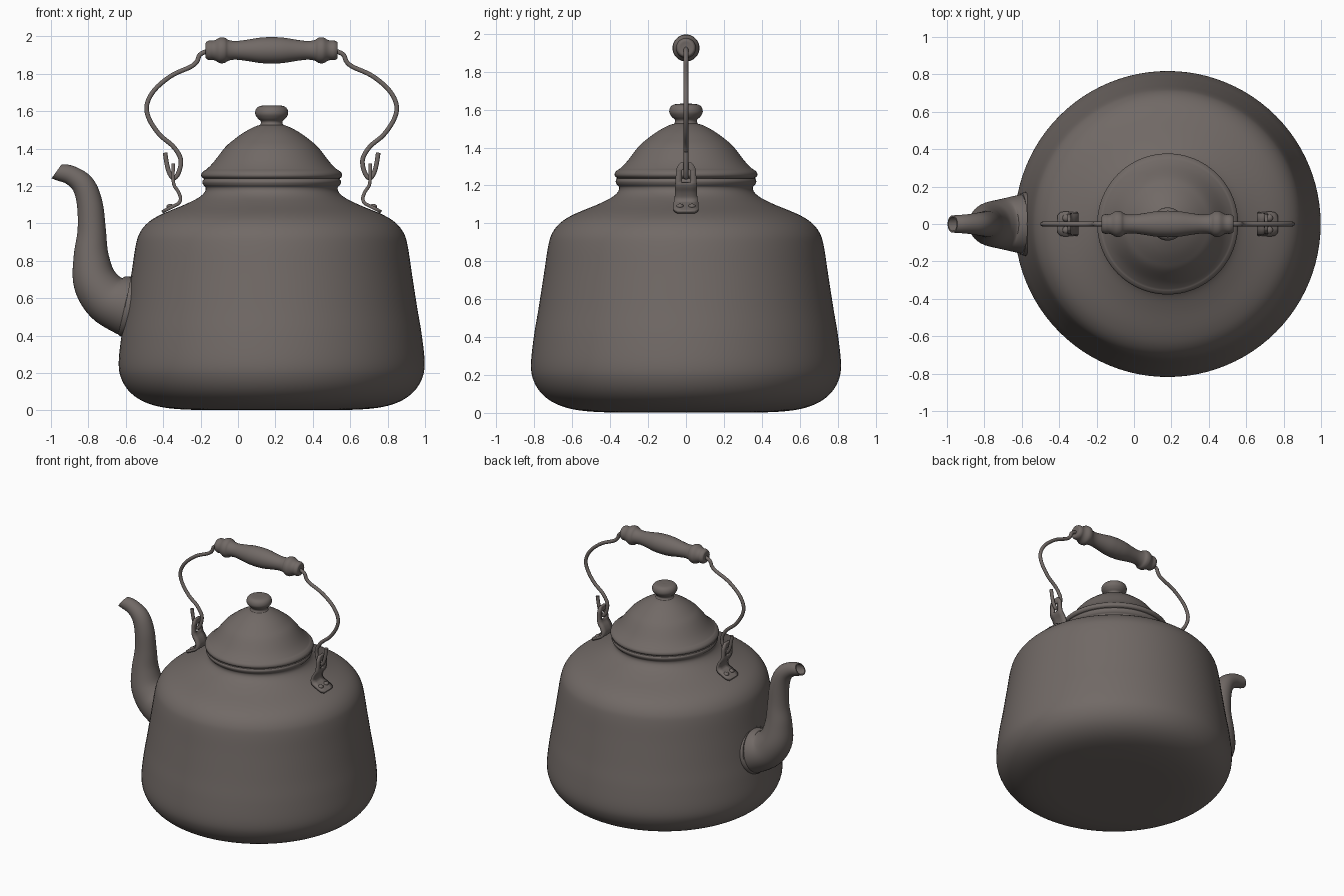
import bpy, bmesh, math
from mathutils import Vector

if "Cube" in bpy.data.objects:
    bpy.data.objects.remove(bpy.data.objects["Cube"])

CX = 0.18  # axis of the pot
X, Y, Z = Vector((1, 0, 0)), Vector((0, 1, 0)), Vector((0, 0, 1))
mat = bpy.data.materials.new("warm dark grey enamel")
mat.diffuse_color = (0.165, 0.142, 0.132, 1)
mat.use_nodes = True
mat.node_tree.nodes["Principled BSDF"].inputs["Base Color"].default_value = mat.diffuse_color


def smooth(pts, n=6):
    """Catmull-Rom through points of any dimension."""
    p = [Vector(q) for q in pts]
    p = [2 * p[0] - p[1]] + p + [2 * p[-1] - p[-2]]
    out = []
    for a, b, c, d in zip(p, p[1:], p[2:], p[3:]):
        for i in range(n):
            t = i / n
            out.append(0.5 * (2 * b + (c - a) * t + (2 * a - 5 * b + 4 * c - d) * t * t
                              + (3 * b - a - 3 * c + d) * t ** 3))
    return out + [p[-2]]


def finish(bm, name, angle=50):
    bmesh.ops.recalc_face_normals(bm, faces=bm.faces)
    me = bpy.data.meshes.new(name)
    bm.to_mesh(me)
    bm.free()
    me.materials.append(mat)
    for f in me.polygons:
        f.use_smooth = True
    me.set_sharp_from_angle(angle=math.radians(angle))
    ob = bpy.data.objects.new(name, me)
    bpy.context.collection.objects.link(ob)
    return ob


def loft(name, rings, seg):
    """rings: (centre, u, v, radius); both ends capped."""
    bm = bmesh.new()
    vs = [[bm.verts.new(c + r * (u * math.cos(a) + v * math.sin(a)))
           for a in (2 * math.pi * i / seg for i in range(seg))] for c, u, v, r in rings]
    for a, b in zip(vs, vs[1:]):
        for i in range(seg):
            j = (i + 1) % seg
            bm.faces.new((a[i], a[j], b[j], b[i]))
    bm.faces.new(vs[0])
    bm.faces.new(vs[-1])
    return finish(bm, name)


def lathe(name, prof, seg=96, n=5):
    return loft(name, [(Vector((CX, 0, p[1])), X, Y, max(p[0], 0.002)) for p in smooth(prof, n)], seg)


def tube_rings(path, end=None):
    """path of (x, z, radius) in the plane y = 0."""
    rings = []
    for i, p in enumerate(path):
        a, b = path[max(i - 1, 0)], path[min(i + 1, len(path) - 1)]
        t = Vector((b[0] - a[0], 0, b[1] - a[1])).normalized()
        if end and i > len(path) - 5:  # ease toward the end direction
            k = (i - len(path) + 5) / 4
            t = t.lerp(Vector((end[0], 0, end[1])), k).normalized()
        rings.append((Vector((p[0], 0, p[1])), Y, t.cross(Y), p[2]))
    return rings


# Pot body with neck and rolled rim
lathe("pot_body", [(0.02, 0.003), (0.3, 0.003), (0.45, 0.004), (0.58, 0.016), (0.68, 0.045), (0.755, 0.095),
                   (0.802, 0.165), (0.818, 0.25), (0.803, 0.4), (0.778, 0.55), (0.75, 0.73),
                   (0.727, 0.88), (0.705, 0.95), (0.66, 1.005), (0.59, 1.048), (0.47, 1.098),
                   (0.395, 1.135), (0.36, 1.165), (0.353, 1.19), (0.365, 1.205),
                   (0.371, 1.222), (0.362, 1.236), (0.34, 1.238), (0.01, 1.238)])

# Lid: rolled edge and bell-shaped dome
lathe("lid", [(0.01, 1.238), (0.33, 1.238), (0.362, 1.24), (0.376, 1.252), (0.374, 1.268),
              (0.36, 1.282), (0.345, 1.292), (0.31, 1.328), (0.25, 1.405), (0.205, 1.445),
              (0.15, 1.485), (0.09, 1.517), (0.05, 1.528), (0.01, 1.53)])
lathe("lid_knob", [(0.075, 1.515), (0.06, 1.53), (0.058, 1.545), (0.075, 1.562), (0.088, 1.585),
                   (0.084, 1.61), (0.066, 1.626), (0.03, 1.631), (0.003, 1.631)], 48)

# Spout, hollow at the mouth
path = smooth([(-0.53, 0.545, 0.165), (-0.605, 0.562, 0.158), (-0.70, 0.602, 0.135),
               (-0.765, 0.695, 0.118), (-0.785, 0.825, 0.094), (-0.782, 0.96, 0.076),
               (-0.792, 1.10, 0.069), (-0.825, 1.20, 0.062), (-0.89, 1.255, 0.052),
               (-0.97, 1.278, 0.046)], 6)
outer = tube_rings(path, (-0.81, 0.58))
inner = [(c, u, v, r * 0.82) for c, u, v, r in reversed(outer[-16:])]
loft("spout", outer + inner, 40)
# Flange where the spout meets the pot
loft("spout_flange", tube_rings([(-0.53, 0.547, 0.168), (-0.585, 0.558, 0.17),
                                 (-0.602, 0.561, 0.166), (-0.606, 0.562, 0.155)]), 40)

# Turned grip
grip = smooth([(-0.172, 0.02), (-0.172, 0.042), (-0.155, 0.052), (-0.135, 0.052), (-0.12, 0.056),
               (-0.095, 0.069), (-0.07, 0.067), (-0.05, 0.055), (-0.01, 0.05), (0.05, 0.057),
               (0.12, 0.068), (CX, 0.071)], 4)
grip += [Vector((2 * CX - p[0], p[1])) for p in reversed(grip[:-1])]
loft("handle_grip", [(Vector((p[0], 0, 1.925)), Y, Z, p[1]) for p in grip], 40)

# Bracket side path: x, z, half width; foot on the shoulder, tongue upright
strip = smooth([(-0.405, 1.06, 0.045), (-0.385, 1.072, 0.064), (-0.335, 1.097, 0.065), (-0.315, 1.11, 0.064),
                (-0.307, 1.135, 0.06), (-0.32, 1.17, 0.058), (-0.342, 1.205, 0.057),
                (-0.347, 1.25, 0.054), (-0.347, 1.29, 0.05), (-0.347, 1.32, 0.03)], 4)

# Wire half from the grip, round the hook
wire = smooth([(-0.12, 1.922), (-0.17, 1.918), (-0.205, 1.90), (-0.22, 1.865), (-0.255, 1.836),
               (-0.355, 1.79), (-0.445, 1.715), (-0.487, 1.635), (-0.476, 1.56), (-0.42, 1.475),
               (-0.35, 1.415), (-0.312, 1.36), (-0.306, 1.315), (-0.322, 1.262),
               (-0.346, 1.242), (-0.368, 1.272), (-0.381, 1.32), (-0.39, 1.378)], 5)

for side, s in (("left", 1), ("right", -1)):
    fx = lambda x: CX + s * (x - CX)
    loft("handle_wire_" + side, tube_rings([(fx(p[0]), p[1], 0.0125) for p in wire]), 14)

    # Bracket plate with a slot for the wire
    bm = bmesh.new()
    rows = [[bm.verts.new((fx(p[0]), k * p[2], p[1])) for k in (-1, -0.4, 0.4, 1)] for p in strip]
    for i, (a, b) in enumerate(zip(rows, rows[1:])):
        for j in range(3):
            if not (j == 1 and 1.21 < strip[i][1] < 1.28):
                bm.faces.new((a[j], a[j + 1], b[j + 1], b[j]))
    ob = finish(bm, "bracket_" + side)
    mod = ob.modifiers.new("thickness", "SOLIDIFY")
    mod.thickness, mod.offset = 0.018, 0

    # Two rivets through each foot
    for k in (-1, 1):
        bm = bmesh.new()
        bmesh.ops.create_uvsphere(bm, u_segments=16, v_segments=8, radius=0.02)
        bmesh.ops.scale(bm, vec=(1, 1, 0.7), verts=bm.verts)
        bmesh.ops.translate(bm, vec=(fx(-0.363), k * 0.032, 1.09), verts=bm.verts)
        finish(bm, "rivet_%s_%s" % (side, "front" if k < 0 else "back"))
